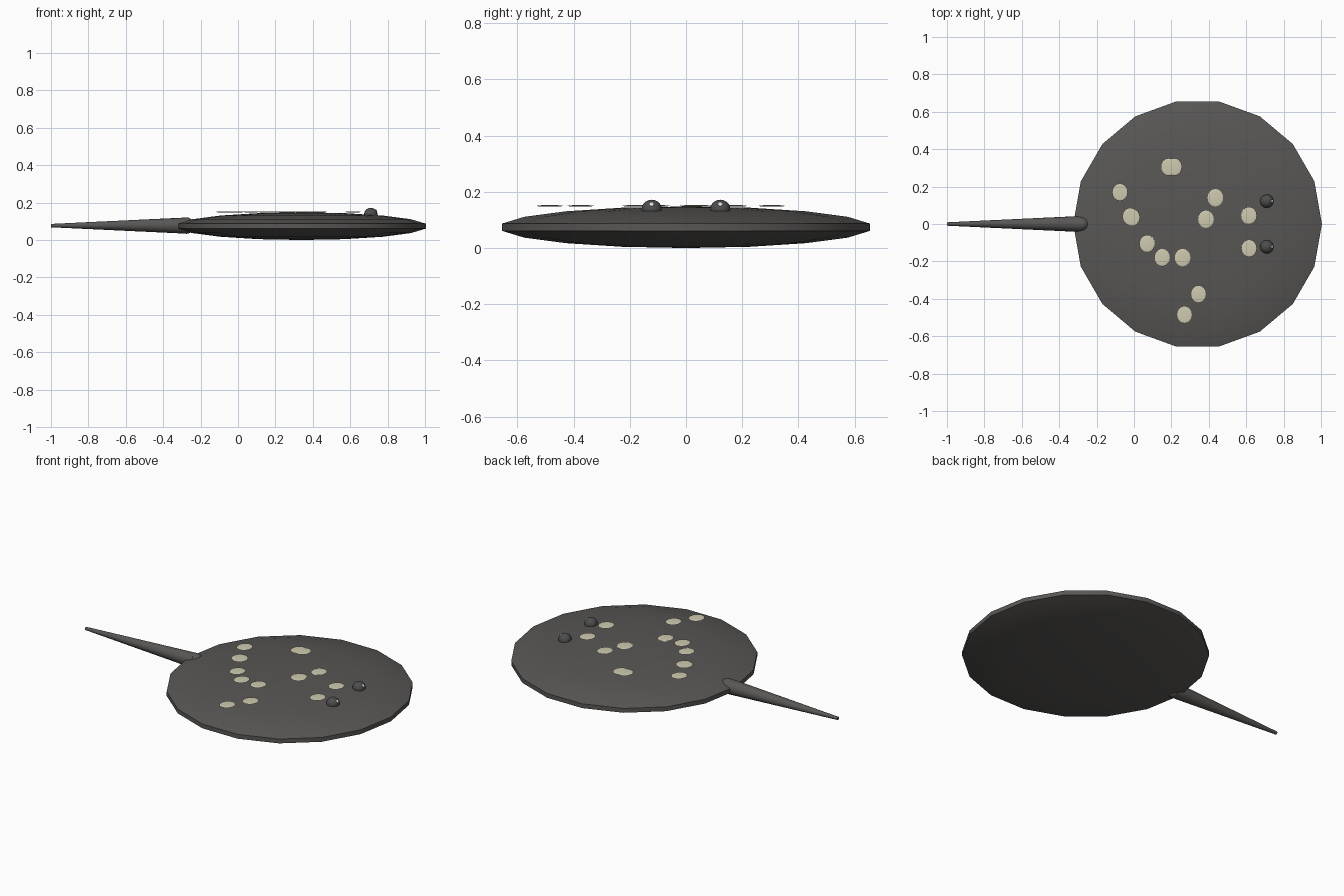
import bpy
from math import radians, pi

cube = bpy.data.objects.get("Cube")
if cube:
    bpy.data.objects.remove(cube, do_unlink=True)


def material(name, rgb):
    m = bpy.data.materials.new(name)
    m.use_nodes = True
    m.diffuse_color = (*rgb, 1)
    m.node_tree.nodes["Principled BSDF"].inputs["Base Color"].default_value = (*rgb, 1)
    return m


skin = material("charcoal skin", (0.10, 0.095, 0.09))
eye_dark = material("dark eye", (0.075, 0.075, 0.075))
cream = material("cream spots", (0.62, 0.59, 0.43))
glint = material("eye glint", (0.8, 0.8, 0.75))


def finish(name, mat):
    ob = bpy.context.object
    ob.name = name
    ob.data.materials.append(mat)
    bpy.ops.object.transform_apply(location=False, rotation=True, scale=True)
    bpy.ops.object.shade_smooth_by_angle(angle=radians(50))
    return ob


def ellipsoid(name, mat, loc, size, segments=16, rings=10, turn=0):
    bpy.ops.mesh.primitive_uv_sphere_add(segments=segments, ring_count=rings,
                                         radius=1, location=loc)
    ob = bpy.context.object
    ob.scale = size
    ob.rotation_euler.z = turn
    return finish(name, mat)


# Flat disc body: eighteen sides, odd ring count leaves a blunt rim
ellipsoid("body", skin, (0.34, 0, 0.074), (0.675, 0.675, 0.074), 18, 9, pi / 2)

# Tapering tail with a rounded root
bpy.ops.mesh.primitive_cone_add(vertices=16, radius1=0.043, radius2=0.009,
                                depth=0.72, location=(-0.64, 0, 0.077),
                                rotation=(0, -pi / 2, 0))
finish("tail", skin)
ellipsoid("tail_root", skin, (-0.275, 0, 0.077), (0.04, 0.04, 0.044))

# Eyes with a small glint
for side, s in (("left", 1), ("right", -1)):
    ellipsoid(side + "_eye", eye_dark, (0.71, s * 0.122, 0.138), (0.036, 0.036, 0.034))
    ellipsoid(side + "_eye_glint", glint, (0.735, s * 0.122, 0.153),
              (0.01, 0.01, 0.01), 10, 6)

# Thin spots scattered over the back
spots = [(0.185, 0.305), (0.215, 0.305), (-0.075, 0.17), (-0.02, 0.04), (-0.01, 0.035),
         (0.07, -0.105), (0.15, -0.18), (0.26, -0.18), (0.345, -0.375), (0.27, -0.485),
         (0.385, 0.025), (0.435, 0.14), (0.615, 0.045), (0.615, -0.13)]
for i, (x, y) in enumerate(spots):
    ellipsoid(f"spot_{i + 1}", cream, (x, y, 0.15), (0.042, 0.047, 0.003))
